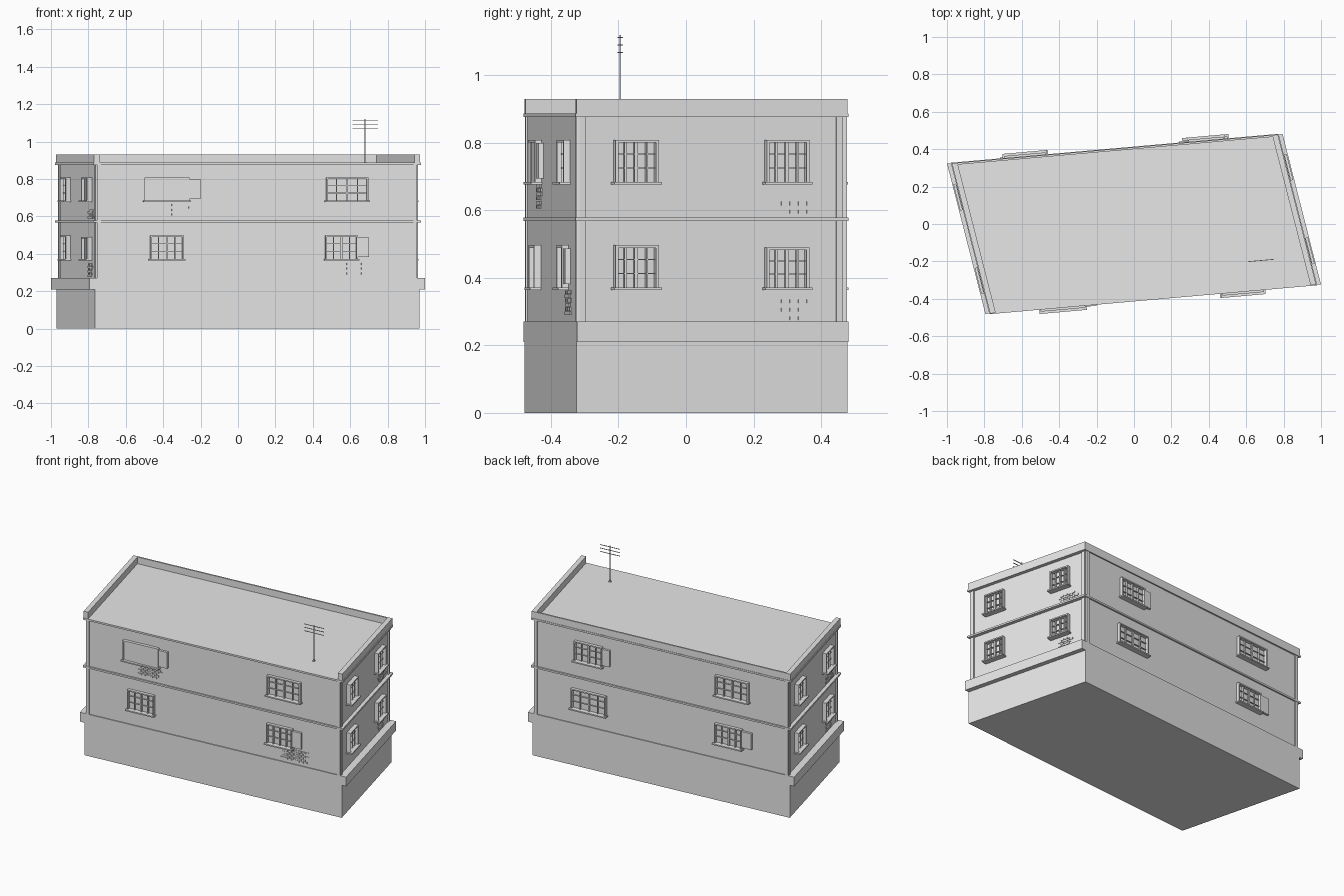
import bpy, bmesh, random
from mathutils import Vector

random.seed(4)
if "Cube" in bpy.data.objects:
    bpy.data.objects.remove(bpy.data.objects["Cube"], do_unlink=True)

grey = bpy.data.materials.new("concrete_grey")
grey.use_nodes = True
grey.diffuse_color = (0.8, 0.8, 0.8, 1)
grey.node_tree.nodes["Principled BSDF"].inputs["Base Color"].default_value = (0.8, 0.8, 0.8, 1)

# Half axes of the skewed floor plan
U = Vector((0.8675, 0.0765, 0))
V = Vector((-0.1025, 0.4015, 0))
UP = Vector((0, 0, 1))


class Part:
    """Collects six-sided blocks into one named object."""

    def __init__(self, name):
        self.name, self.bm = name, bmesh.new()

    def block(self, origin, axes, spans):
        verts = {}
        for i in (0, 1):
            for j in (0, 1):
                for k in (0, 1):
                    p = origin + axes[0] * spans[0][i] + axes[1] * spans[1][j] + axes[2] * spans[2][k]
                    verts[i, j, k] = self.bm.verts.new(p)
        for axis in range(3):
            for side in (0, 1):
                ring = []
                for a, b in ((0, 0), (1, 0), (1, 1), (0, 1)):
                    key = [a, b]
                    key.insert(axis, side)
                    ring.append(verts[tuple(key)])
                self.bm.faces.new(ring)

    def plan(self, s, t, z):
        self.block(Vector(), (U, V, UP), (s, t, z))

    def finish(self):
        bmesh.ops.recalc_face_normals(self.bm, faces=self.bm.faces)
        mesh = bpy.data.meshes.new(self.name)
        self.bm.to_mesh(mesh)
        self.bm.free()
        mesh.materials.append(grey)
        bpy.context.collection.objects.link(bpy.data.objects.new(self.name, mesh))


class Facade:
    """Wall frame: along to the viewer's right, out from the wall, up."""

    def __init__(self, centre, along, inset):
        self.e = along.normalized()
        self.n = self.e.cross(UP)
        self.origin = centre - self.n * inset
        self.half = along.length

    def add(self, part, a, out, z):
        part.block(self.origin, (self.e, self.n, UP), (a, out, z))


END_INSET, LONG_INSET = 0.014, 0.006
front = Facade(-V, U, LONG_INSET)
back = Facade(V, -U, LONG_INSET)
left_end = Facade(U, V, END_INSET)
right_end = Facade(-U, -V, END_INSET)

# Main masses
base = Part("ground_floor")
base.plan((-1, 1), (-1, 1), (0, 0.27))
base.finish()
walls = Part("upper_walls")
walls.plan((-0.984, 0.984), (-0.985, 0.985), (0.27, 0.88))
walls.finish()
roof = Part("roof")
roof.plan((-1, 1), (-1, 1), (0.88, 0.886))
roof.finish()

# Projecting bands on the two ends
bands = Part("end_bands")
for s in (-1, 1):
    bands.plan(sorted((s * 0.97, s * 1.034)), (-1, 1), (0.21, 0.27))
bands.finish()

# Floor mouldings
mouldings = Part("floor_mouldings")
for z in (0.568, 0.876):
    mouldings.plan((-1.01, 1.01), (-1.008, 1.008), (z, z + 0.011))
mouldings.finish()

# Parapets stand on the ends and along the back only
parapet = Part("parapet")
for s in (-1, 1):
    parapet.plan(sorted((s * 0.97, s * 1.005)), (-1, 1), (0.88, 0.93))
parapet.plan((-0.98, 0.98), (0.975, 1), (0.88, 0.93))
parapet.finish()

# Corner strips
strips = Part("corner_strips")
for wall, proud in ((front, 0.006), (back, 0.006), (left_end, 0.008), (right_end, 0.008)):
    for z in ((0.27, 0.57), (0.579, 0.88)):
        for side in (-1, 1):
            edge = sorted((side * (wall.half - 0.032), side * (wall.half - 0.012)))
            wall.add(strips, edge, (-0.01, proud), z)
strips.finish()

frames, bars = Part("window_frames"), Part("window_bars")
sills, shutters = Part("window_sills"), Part("window_shutters")


def window(wall, a, z, w, h=0.125, panes=4, shutter=0, closed=False, deep=0.02):
    """Window with its left edge at a and its foot at z."""
    b, top, rim = a + w, z + h, 0.008
    for span in ((a, a + rim), (b - rim, b)):
        wall.add(frames, span, (-0.005, deep), (z, top))
    wall.add(frames, (a, b), (-0.005, deep), (top - rim, top))
    wall.add(sills, (a - 0.007, b + 0.007), (-0.005, deep + 0.012), (z - 0.008, z))
    if closed:
        split = a + w * 0.42
        wall.add(shutters, (a + rim, split), (0, deep - 0.006), (z, top - rim))
        wall.add(shutters, (split, b - rim), (0, deep - 0.002), (z, top - rim))
    else:
        for i in range(1, panes):
            x = a + w * i / panes
            wide = 0.005 if i == panes // 2 else 0.0025
            wall.add(bars, (x - wide, x + wide), (0, deep * 0.55), (z, top - rim))
        for f in (0.33, 0.66):
            wall.add(bars, (a + rim, b - rim), (0, deep * 0.4), (z + h * f - 0.0015, z + h * f + 0.0015))
    if shutter:
        wall.add(shutters, (b, b + shutter), (0, deep * 0.75), (z + 0.01, top - 0.01))


LOW, HIGH = 0.372, 0.684
# Front windows
window(front, -0.605, HIGH, 0.24, shutter=0.06, closed=True)
window(front, 0.37, HIGH, 0.225)
window(front, -0.575, LOW, 0.18)
window(front, 0.365, LOW, 0.175, shutter=0.06)
# Back windows
window(back, -0.585, HIGH, 0.19, shutter=0.05)
window(back, 0.37, HIGH, 0.225)
window(back, -0.605, LOW, 0.235)
window(back, 0.365, LOW, 0.185, shutter=0.065)
# End windows
for wall in (left_end, right_end):
    for z in (LOW, HIGH):
        window(wall, -0.297, z, 0.132, deep=0.026)
        window(wall, 0.165, z, 0.13, h=0.118 if z == LOW else 0.125, deep=0.026)
for part in (frames, bars, sills, shutters):
    part.finish()

# Patches of exposed brick
bricks = Part("exposed_bricks")


def brick_patch(wall, a, z, rows, cols, width=0.026, height=0.0125):
    for r in range(rows):
        shift = (r % 2) * width / 2
        first = random.choice((0, 0, 1))
        for c in range(first, cols - random.choice((0, 1, 1))):
            x, y = a + shift + c * width, z + r * height
            wall.add(bricks, (x, x + width * 0.88), (-0.002, 0.004), (y, y + height * 0.85))


brick_patch(front, -0.51, 0.605, 6, 6)
brick_patch(front, 0.455, 0.29, 6, 7)
for wall in (left_end, right_end):
    brick_patch(wall, 0.215, 0.59, 4, 5)
    brick_patch(wall, 0.215, 0.275, 6, 4)
bricks.finish()

# Roof aerial
aerial = Part("roof_aerial")
foot, along = Vector((0.68, -0.195, 0)), U.normalized()
axes = (along, along.cross(UP), UP)
thin = (-0.0025, 0.0025)
aerial.block(foot, axes, (thin, thin, (0.88, 1.12)))
aerial.block(foot, axes, ((-0.007, 0.007), (-0.007, 0.007), (0.88, 0.892)))
for z in (1.068, 1.09, 1.112):
    aerial.block(foot, axes, ((-0.068, 0.068), (-0.0018, 0.0018), (z - 0.0015, z + 0.0015)))
aerial.finish()
